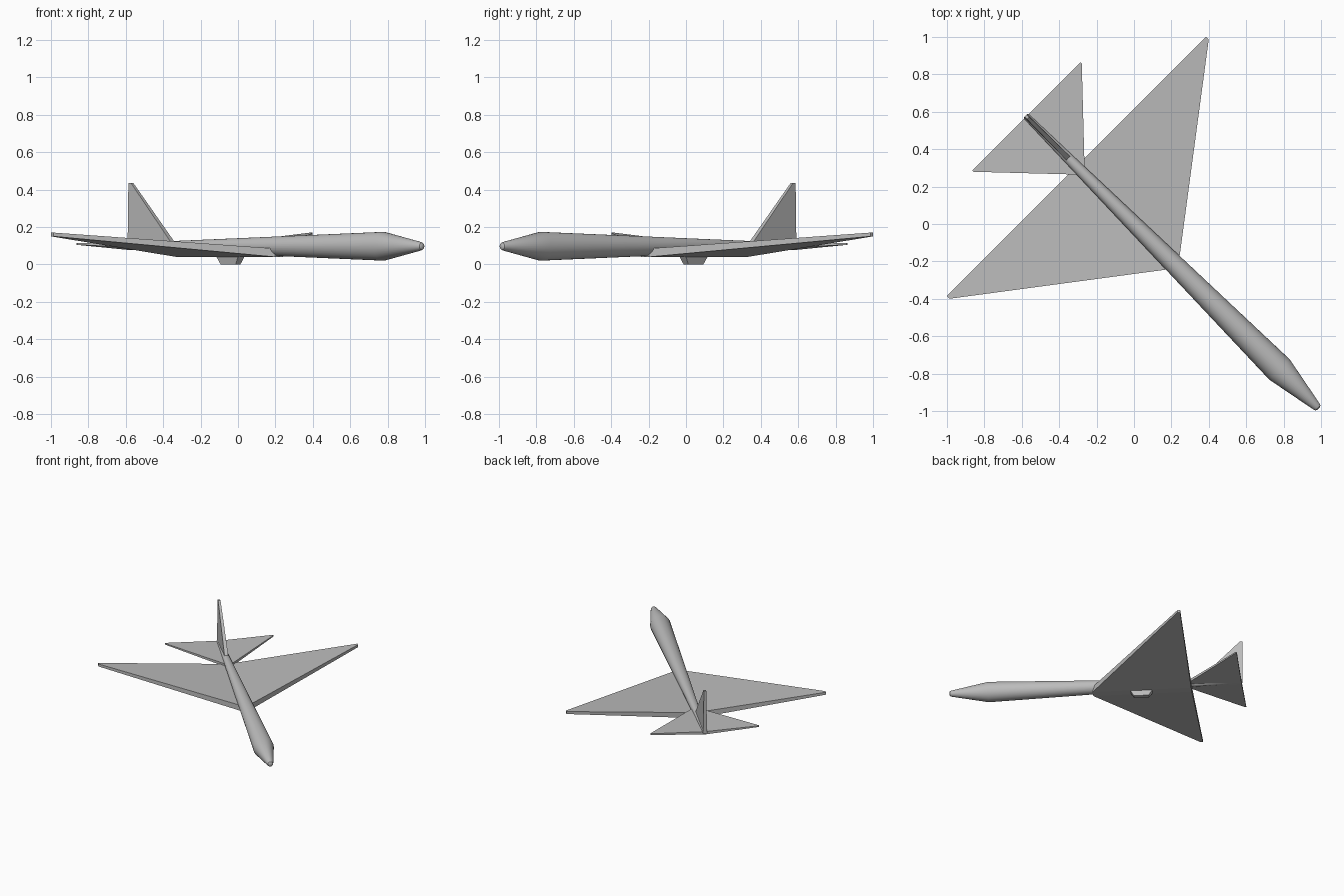
import bpy, bmesh, math

if "Cube" in bpy.data.objects:
    bpy.data.objects.remove(bpy.data.objects["Cube"], do_unlink=True)

HEADING = -math.pi / 4      # the glider lies along the diagonal, nose to +x -y
AXIS_Z = 0.097              # height of the fuselage axis

grey = bpy.data.materials.new("light grey")
grey.use_nodes = True
grey.diffuse_color = (0.5, 0.5, 0.5, 1)
grey.node_tree.nodes["Principled BSDF"].inputs["Base Color"].default_value = (0.5, 0.5, 0.5, 1)


def loft(name, rings, smooth=False):
    """Skin a list of equal-sized point rings, cap both ends, turn to heading."""
    bm = bmesh.new()
    loops = [[bm.verts.new(p) for p in ring] for ring in rings]
    for a, b in zip(loops, loops[1:]):
        n = len(a)
        for i in range(n):
            j = (i + 1) % n
            bm.faces.new((a[i], a[j], b[j], b[i]))
    bm.faces.new(loops[0])
    bm.faces.new(loops[-1])
    bmesh.ops.recalc_face_normals(bm, faces=bm.faces)
    mesh = bpy.data.meshes.new(name)
    bm.to_mesh(mesh)
    bm.free()
    mesh.materials.append(grey)
    obj = bpy.data.objects.new(name, mesh)
    bpy.context.collection.objects.link(obj)
    obj.rotation_euler.z = HEADING
    if smooth:
        bpy.ops.object.select_all(action='DESELECT')
        obj.select_set(True)
        bpy.context.view_layer.objects.active = obj
        bpy.ops.object.shade_smooth_by_angle(angle=math.radians(35))
    return obj


def circle(x, r, n=32):
    return [(x, r * math.cos(2 * math.pi * i / n), AXIS_Z + r * math.sin(2 * math.pi * i / n))
            for i in range(n)]


def wing(name, tip, root):
    """Swept panel pair; stations are (half span, rear x, front x, bottom z, top z)."""
    def ring(station, side):
        y, rear, front, low, high = station
        return [(rear, side * y, low), (front, side * y, low),
                (front, side * y, high), (rear, side * y, high)]
    return loft(name, [ring(tip, -1), ring(root, -1), ring(root, 1), ring(tip, 1)])


def slab(z, rear, front, half):
    return [(rear, -half, z), (front, -half, z), (front, half, z), (rear, half, z)]


# Fuselage: slim tapering boom with a conical, slightly rounded nose
profile = [(-0.82, 0.012), (-0.813, 0.018), (1.1, 0.077), (1.375, 0.024), (1.39, 0.019), (1.396, 0.01)]
loft("fuselage", [circle(x, r) for x, r in profile], smooth=True)

# Main delta wing and smaller tailplane, both with dihedral
wing("main_wing", (0.98, -0.435, -0.415, 0.15, 0.17), (0.03, -0.435, 0.31, 0.04, 0.085))
wing("tailplane", (0.41, -0.813, -0.805, 0.105, 0.115), (0.012, -0.813, -0.385, 0.077, 0.1))

# Upright fin with vertical rear edge and raked front edge
loft("tail_fin", [slab(0.09, -0.82, -0.465, 0.015), slab(0.435, -0.82, -0.8, 0.009)])

# Tapered block under the wing
loft("belly_block", [slab(0.0, -0.113, 0.0, 0.018), slab(0.05, -0.145, 0.03, 0.026)])
